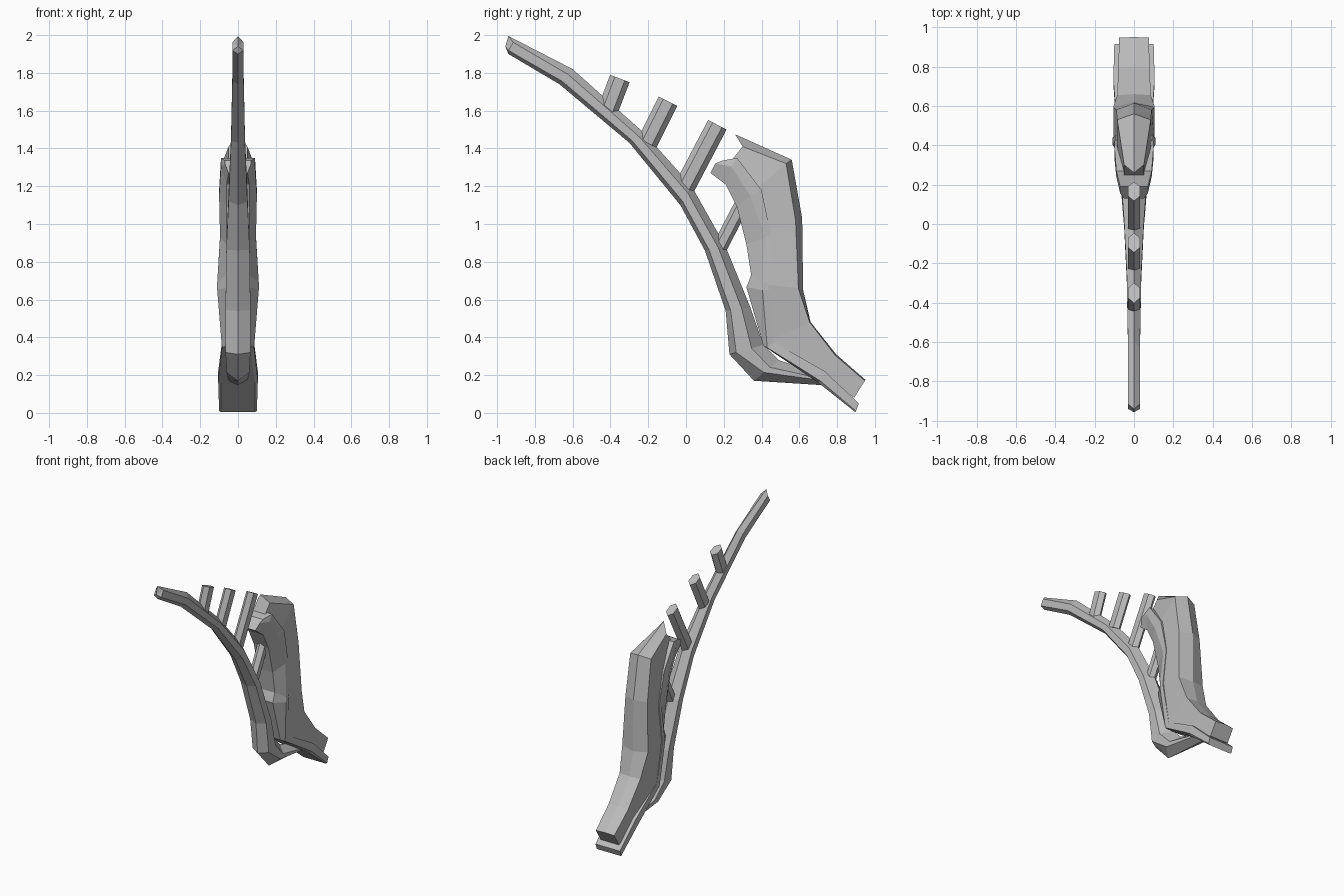
import bpy
import bmesh
import math
from mathutils import Vector

default_cube = bpy.data.objects.get("Cube")
if default_cube:
    bpy.data.objects.remove(default_cube, do_unlink=True)

grey = bpy.data.materials.new("plain grey")
grey.use_nodes = True
grey_colour = (0.5, 0.5, 0.5, 1)
grey.diffuse_color = grey_colour
grey.node_tree.nodes["Principled BSDF"].inputs["Base Color"].default_value = grey_colour


def loft(name, rings, tip=None):
    """Skin a list of closed rings; tip optionally pulls out the first cap."""
    bm = bmesh.new()
    loops = [[bm.verts.new(point) for point in ring] for ring in rings]
    count = len(loops[0])
    for near, far in zip(loops, loops[1:]):
        for i in range(count):
            j = (i + 1) % count
            bm.faces.new((near[i], near[j], far[j], far[i]))
    bm.faces.new(loops[-1])
    if tip:
        centre = bm.verts.new(tip)
        for i in range(count):
            bm.faces.new((centre, loops[0][i], loops[0][(i + 1) % count]))
    else:
        bm.faces.new(loops[0])
    bmesh.ops.recalc_face_normals(bm, faces=bm.faces)
    mesh = bpy.data.meshes.new(name)
    bm.to_mesh(mesh)
    bm.free()
    mesh.materials.append(grey)
    part = bpy.data.objects.new(name, mesh)
    bpy.context.collection.objects.link(part)
    return part


def at(x, side_point):
    """Place a (y, z) side profile point at the given x."""
    return Vector((x, side_point[0], side_point[1]))


# Curved spine: top ridge, bottom ridge, half width, height of the lower edge
spine_stations = [
    ((-.94, 1.995), (-.94, 1.9), .03, .8),
    ((-.6, 1.82), (-.67, 1.74), .03, .8),
    ((-.22, 1.48), (-.3, 1.43), .037, .8),
    ((.03, 1.2), (-.03, 1.1), .05, .8),
    ((.21, .88), (.1, .86), .062, .8),
    ((.34, .56), (.21, .54), .066, .8),
    ((.41, .36), (.23, .31), .066, .8),
    ((.49, .28), (.36, .17), .06, .6),
    ((.75, .19), (.75, .145), .05, .5),
]
spine_rings = []
for top, bottom, width, low in spine_stations:
    high_point, low_point = at(0, top), at(0, bottom)
    upper = high_point.lerp(low_point, .35)
    lower = high_point.lerp(low_point, low)
    side = Vector((width, 0, 0))
    spine_rings.append([high_point, upper + side, lower + side,
                        low_point, lower - side, upper - side])
# Notch the sides of the front tip
for index in (1, 5):
    spine_rings[0][index].y += .025
loft("spine", spine_rings, tip=(0, -.957, 1.94))

# Main slab: back ridge, bevel edge, front edge, half width
slab_stations = [
    ((.26, 1.475), (.3, 1.41), (.22, 1.31), .05),
    ((.56, 1.34), (.53, 1.32), (.37, 1.18), .085),
    ((.615, 1.03), (.58, 1.02), (.43, .94), .09),
    ((.62, .65), (.595, .66), (.41, .68), .105),
    ((.66, .48), (.655, .48), (.44, .38), .085),
    ((.795, .31), (.79, .305), (.68, .22), .08),
    ((.95, .175), (.947, .17), (.89, .08), .075),
]
loft("main_slab", [
    [at(0, ridge), at(width, bevel), at(width, front),
     at(-width, front), at(-width, bevel)]
    for ridge, bevel, front, width in slab_stations])

# Raised rim in front of the slab: front face, outer edge, back edge,
# half width, and half width of the front face
rim_stations = [
    ((.13, 1.27), (.155, 1.32), (.19, 1.335), .07, .05),
    ((.21, 1.21), (.24, 1.305), (.27, 1.35), .09, .06),
    ((.27, 1.09), (.34, 1.15), (.4, 1.18), .1, .06),
    ((.32, .89), (.42, .93), (.45, .94), .095, .06),
    ((.345, .73), (.405, .69), (.435, .69), .11, .06),
    ((.32, .665), (.405, .65), (.437, .65), .11, .06),
    ((.41, .355), (.43, .345), (.465, .375), .085, .06),
    ((.7, .16), (.71, .17), (.735, .22), .105, .09),
    ((.895, .005), (.9, .01), (.915, .05), .1, .09),
]
loft("rim", [
    [at(inner, front), at(width, edge), at(width, back),
     at(-width, back), at(-width, edge), at(-inner, front)]
    for front, edge, back, width, inner in rim_stations])


# Six-sided pegs standing on the spine, and a strut bridging to the rim
def peg(name, base, top, half_width=.03, half_depth=.055):
    start, end = at(0, base), at(0, top)
    axis = (end - start).normalized()
    across = Vector((0, axis.z, -axis.y))
    outline = []
    for i in range(6):
        angle = math.radians(60 * i)
        sideways = Vector((math.sin(angle) / math.sin(math.pi / 3), 0, 0))
        outline.append(across * math.cos(angle) * half_depth
                       + sideways * half_width)
    loft(name, [[centre + offset for offset in outline]
                for centre in (start, end)])


peg("front_peg", (-.415, 1.6), (-.35, 1.77))
peg("middle_peg", (-.205, 1.43), (-.095, 1.65))
peg("rear_peg", (-.01, 1.19), (.166, 1.525))
peg("lower_strut", (.17, .86), (.31, 1.13), half_depth=.04)
